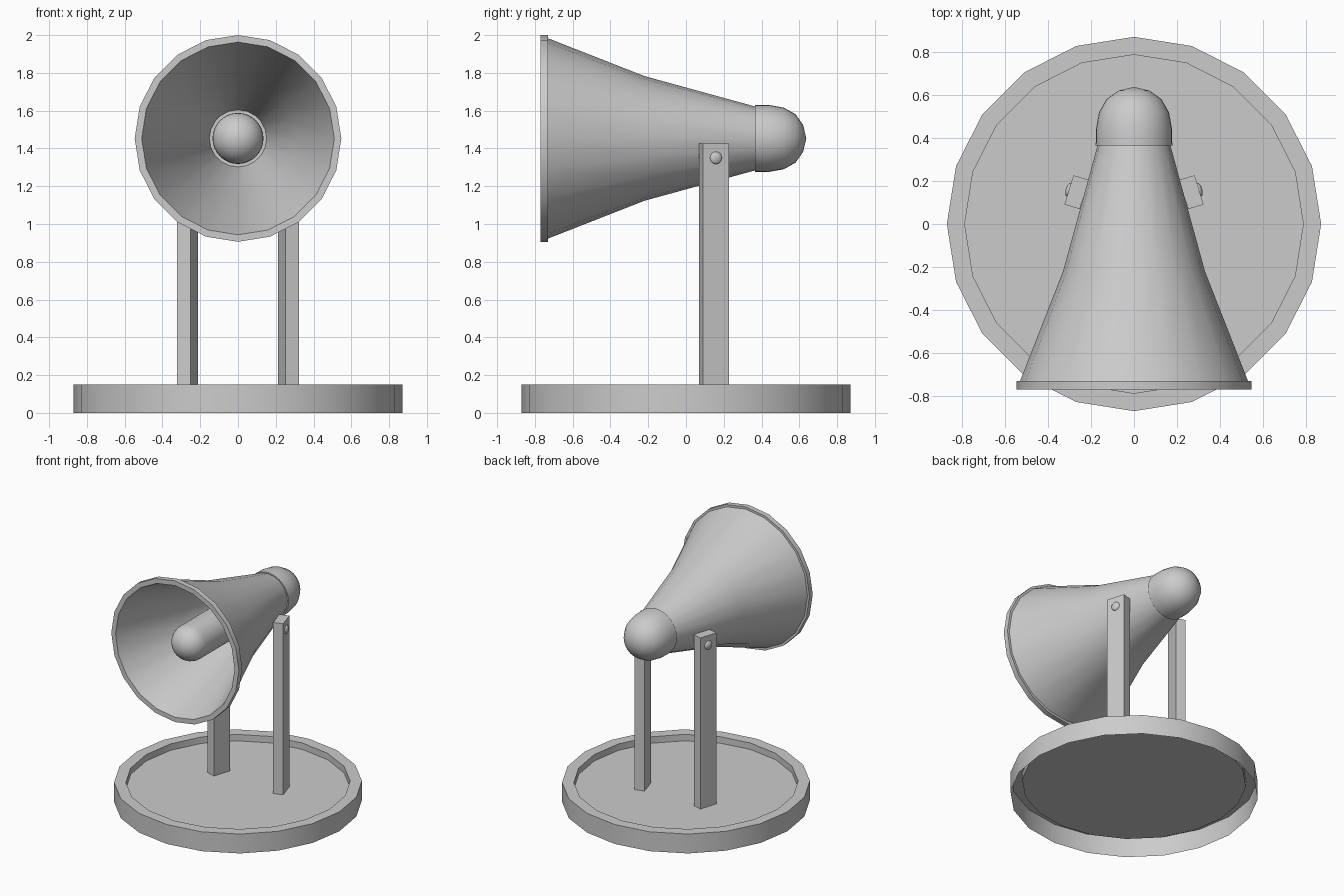
import bpy, bmesh, math
from mathutils import Matrix

if "Cube" in bpy.data.objects:
    bpy.data.objects.remove(bpy.data.objects["Cube"])

AXIS_Z = 1.453   # height of the horn's axis


def add_object(name, bm, smooth=True):
    mesh = bpy.data.meshes.new(name)
    bm.to_mesh(mesh)
    bm.free()
    obj = bpy.data.objects.new(name, mesh)
    bpy.context.collection.objects.link(obj)
    if smooth:
        bpy.ops.object.select_all(action='DESELECT')
        bpy.context.view_layer.objects.active = obj
        obj.select_set(True)
        bpy.ops.object.shade_smooth_by_angle(angle=math.radians(38))
    return obj


def lathe(name, profile, sides, closed=False, matrix=None):
    """Spin (radius, height) points round z; the profile climbs on the outside."""
    bm = bmesh.new()
    rings = []
    for r, h in profile:
        if r == 0:
            rings.append([bm.verts.new((0, 0, h))] * sides)
        else:
            rings.append([bm.verts.new((r * math.cos(math.tau * i / sides),
                                        r * math.sin(math.tau * i / sides), h))
                          for i in range(sides)])
    pairs = list(zip(rings, rings[1:]))
    if closed:
        pairs.append((rings[-1], rings[0]))
    for a, b in pairs:
        for i in range(sides):
            j = (i + 1) % sides
            bm.faces.new(dict.fromkeys((a[i], a[j], b[j], b[i])))
    if matrix:
        bm.transform(matrix)
    return add_object(name, bm)


lay_back = Matrix.Translation((0, 0, AXIS_Z)) @ Matrix.Rotation(-math.pi / 2, 4, 'X')

# Dished base, hollow underneath
lathe("base", [(.87, 0), (.87, .15), (.787, .15), (.787, .10), (0, .10)], 20)

# Flared horn with a raised lip
lathe("horn", [(.51, -.77), (.547, -.77), (.547, -.73), (.53, -.73), (.33, -.22),
               (.168, .37), (.15, .37), (.31, -.22)], 20, closed=True, matrix=lay_back)

# Domed cap at the back
lathe("rear_cap", [(0, .365), (.178, .365), (.177, .44), (.163, .518), (.128, .58),
                   (.072, .62), (0, .637)], 32, matrix=lay_back)

# Round-nosed core inside the horn
R, NOSE = .135, -.58
nose = [(R * math.sin(k * math.pi / 16), NOSE - R * math.cos(k * math.pi / 16))
        for k in range(9)]
lathe("inner_core", nose + [(R, .38)], 32, matrix=lay_back)

# Two angled posts, each with a domed bolt on its outer face
for side, s in (("left", -1), ("right", 1)):
    place = (Matrix.Translation((s * .267, .148, 0))
             @ Matrix.Rotation(s * math.radians(17), 4, 'Z'))
    bm = bmesh.new()
    bmesh.ops.create_cube(bm, size=1, matrix=place @ Matrix.Translation((0, 0, .7625))
                          @ Matrix.Diagonal((.074, .142, 1.325, 1)))
    add_object(side + "_post", bm, smooth=False)

    bm = bmesh.new()
    bmesh.ops.create_uvsphere(bm, u_segments=16, v_segments=8, radius=1,
                              matrix=place @ Matrix.Translation((s * .037, 0, 1.35))
                              @ Matrix.Diagonal((.015, .033, .033, 1)))
    add_object(side + "_bolt", bm)
